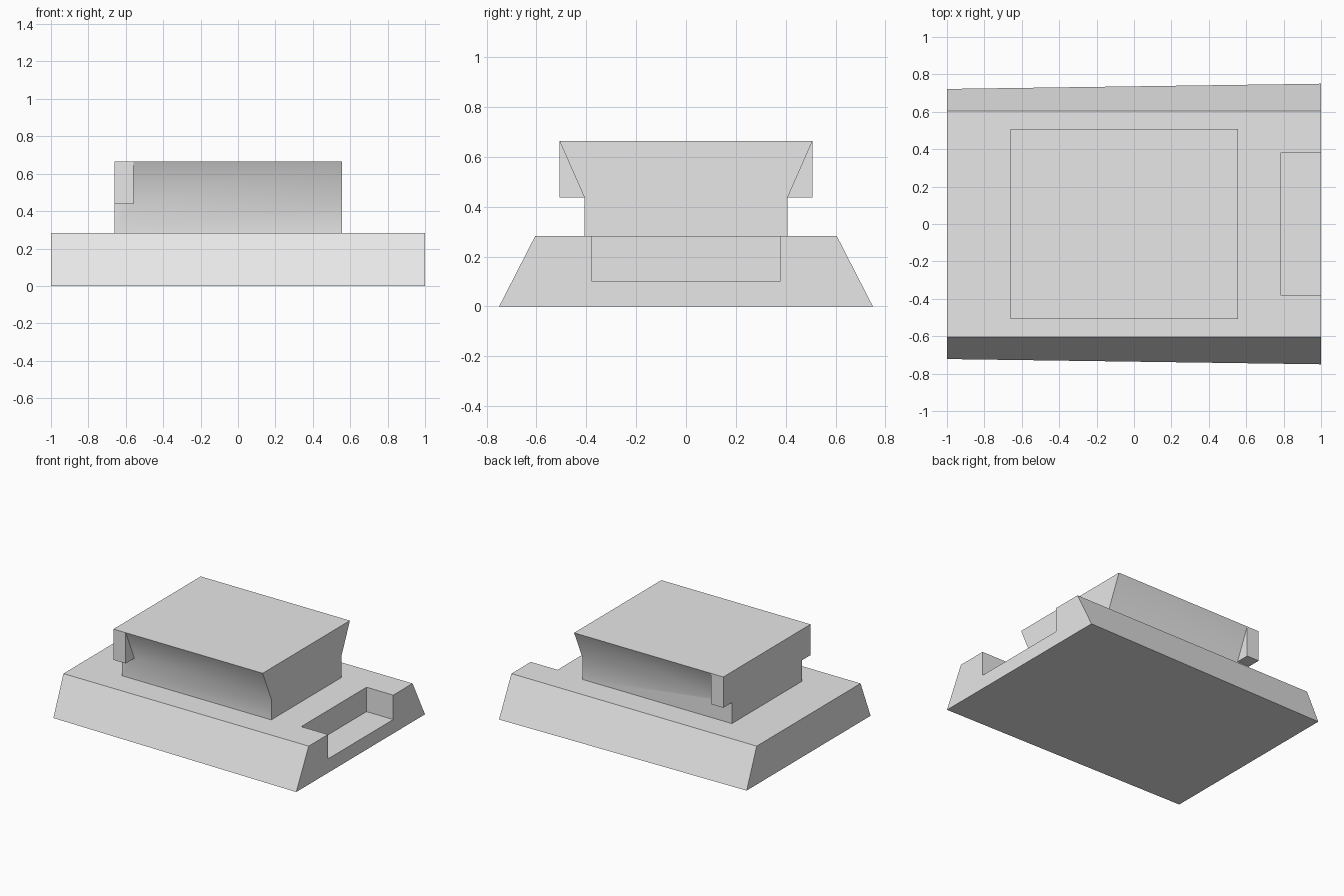
import bpy
import bmesh
import math

cube = bpy.data.objects.get("Cube")
if cube:
    bpy.data.objects.remove(cube, do_unlink=True)

grey = bpy.data.materials.new("plain grey")
grey.use_nodes = True
grey.diffuse_color = (0.8, 0.8, 0.8, 1)
grey.node_tree.nodes["Principled BSDF"].inputs["Base Color"].default_value = (0.8, 0.8, 0.8, 1)


def loft(name, x0, profile0, x1, profile1):
    """Solid joining two (y, z) half profiles, each mirrored across y = 0."""
    bm = bmesh.new()
    rings = []
    for x, half in ((x0, profile0), (x1, profile1)):
        outline = half + [(-y, z) for y, z in reversed(half)]
        rings.append([bm.verts.new((x, y, z)) for y, z in outline])
    a, b = rings
    n = len(a)
    bm.faces.new(a)
    bm.faces.new(b)
    for i in range(n):
        j = (i + 1) % n
        bm.faces.new((a[i], a[j], b[j], b[i]))
    bmesh.ops.recalc_face_normals(bm, faces=bm.faces)
    mesh = bpy.data.meshes.new(name)
    bm.to_mesh(mesh)
    bm.free()
    mesh.materials.append(grey)
    obj = bpy.data.objects.new(name, mesh)
    bpy.context.collection.objects.link(obj)
    return obj


def combine(obj, other, operation):
    mod = obj.modifiers.new(operation.title(), "BOOLEAN")
    mod.operation = operation
    mod.solver = "EXACT"
    mod.object = other
    bpy.ops.object.select_all(action="DESELECT")
    bpy.context.view_layer.objects.active = obj
    obj.select_set(True)
    bpy.ops.object.modifier_apply(modifier=mod.name)
    bpy.data.objects.remove(other, do_unlink=True)
    bpy.ops.object.shade_smooth_by_angle(angle=math.radians(30))


BASE_TOP, FLARE, TOP = 0.283, 0.438, 0.665

# Sloped base, slightly wider at one end, with a notch cut in that end
base = loft("base", -1, [(0.722, 0), (0.605, BASE_TOP)],
            1, [(0.75, 0), (0.605, BASE_TOP)])
notch = [(0.38, 0.103), (0.38, 0.5)]
combine(base, loft("notch_cutter", 0.782, notch, 1.2, notch), "DIFFERENCE")

# Dovetail rail with flared sides, and a square stop at its end
rail_profile = [(0.408, BASE_TOP), (0.408, FLARE), (0.508, TOP)]
rail = loft("dovetail_rail", -0.66, rail_profile, 0.557, rail_profile)
stop_profile = [(0.508, FLARE), (0.508, TOP)]
combine(rail, loft("end_stop", -0.66, stop_profile, -0.56, stop_profile), "UNION")
